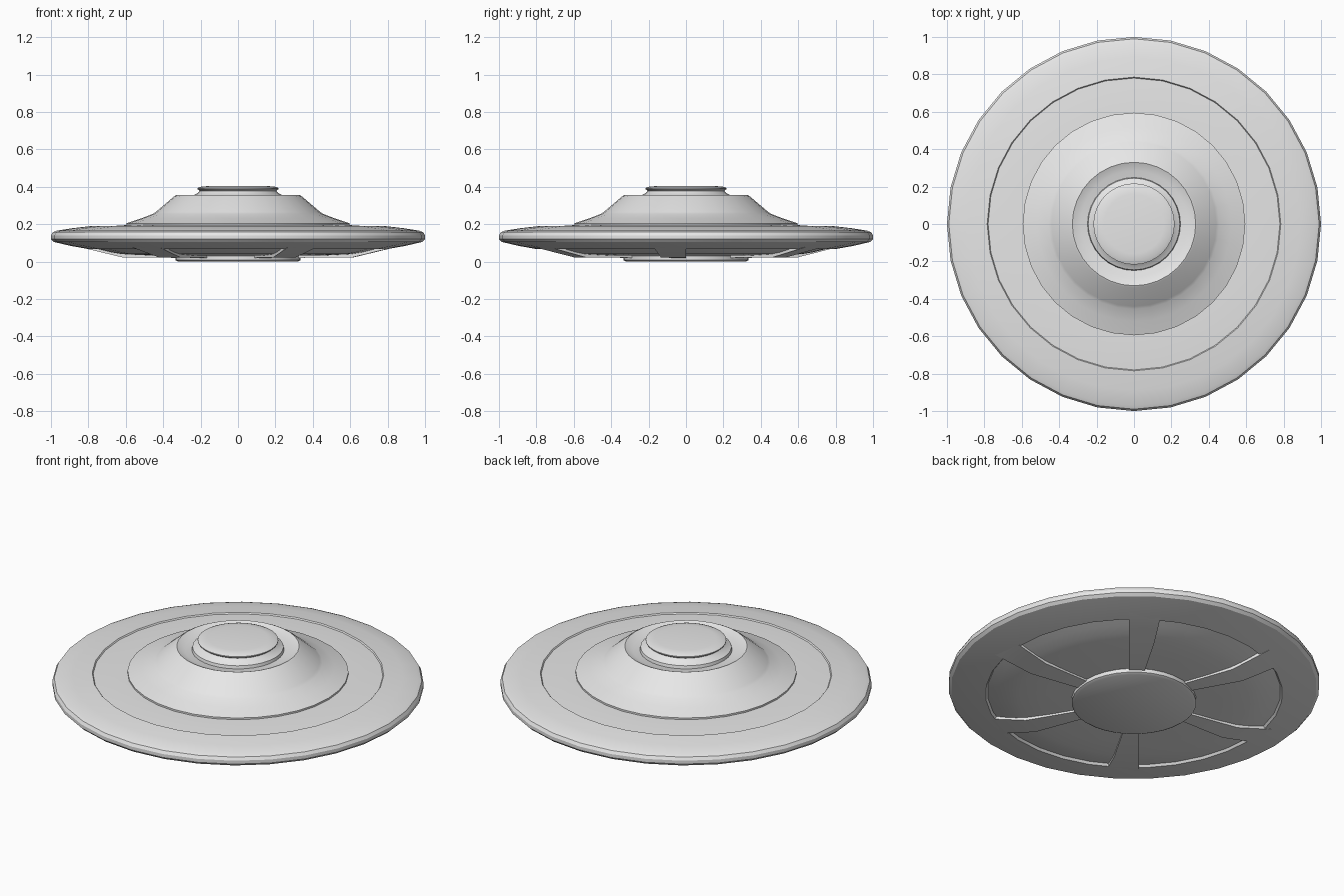
import bpy
import bmesh
import math
from mathutils import Matrix, Vector

cube = bpy.data.objects.get("Cube")
if cube:
    bpy.data.objects.remove(cube)

SIDES = 32
grey = bpy.data.materials.new("light_grey")
grey.use_nodes = True
grey.diffuse_color = (0.8, 0.8, 0.8, 1)
grey.node_tree.nodes["Principled BSDF"].inputs["Base Color"].default_value = grey.diffuse_color


def finish(name, bm, angle=30):
    """Turn a bmesh into a named, smoothed object."""
    bmesh.ops.remove_doubles(bm, verts=bm.verts, dist=0.0001)
    bmesh.ops.recalc_face_normals(bm, faces=bm.faces)
    mesh = bpy.data.meshes.new(name)
    bm.to_mesh(mesh)
    bm.free()
    mesh.materials.append(grey)
    obj = bpy.data.objects.new(name, mesh)
    bpy.context.collection.objects.link(obj)
    bpy.ops.object.select_all(action="DESELECT")
    obj.select_set(True)
    bpy.context.view_layer.objects.active = obj
    bpy.ops.object.shade_smooth_by_angle(angle=math.radians(angle))
    return obj


def lathe(name, profile):
    """Spin a (radius, height) profile about the vertical axis."""
    bm = bmesh.new()
    verts = [bm.verts.new((r, 0, z)) for r, z in profile]
    edges = [bm.edges.new(pair) for pair in zip(verts, verts[1:])]
    bmesh.ops.spin(bm, geom=verts + edges, axis=(0, 0, 1), cent=(0, 0, 0),
                   angle=math.tau, steps=SIDES, use_merge=True)
    return finish(name, bm)


# Main disc: recessed upper ring, rounded rim, grooved underside
lathe("saucer_hull", [
    (0, 0.18), (0.60, 0.195), (0.78, 0.183), (0.785, 0.19), (0.89, 0.178),
    (0.97, 0.165), (0.99, 0.157), (1.0, 0.14), (1.0, 0.12), (0.985, 0.105),
    (0.90, 0.085), (0.80, 0.067), (0.79, 0.08), (0.74, 0.065), (0.68, 0.05),
    (0.62, 0.04), (0.48, 0.033), (0, 0.03)])

# Sloping upper body with a dished shoulder
lathe("upper_body", [
    (0.595, 0.19), (0.595, 0.205), (0.52, 0.23), (0.455, 0.255),
    (0.44, 0.265), (0.34, 0.35), (0.33, 0.355), (0.285, 0.335), (0, 0.335)])

# Neck and rounded cap
lathe("top_cap", [
    (0.25, 0.33), (0.245, 0.352), (0.22, 0.363), (0.205, 0.378),
    (0.217, 0.388), (0.217, 0.393), (0.20, 0.4), (0.16, 0.404), (0, 0.405)])

# Round plate under the centre
lathe("belly_plate", [
    (0, 0.05), (0.325, 0.04), (0.335, 0.03), (0.335, 0.008), (0.32, 0), (0, 0)])

# Six tapered struts, each with one edge on its radius
strut_profile = [(0.30, 0.02), (0.62, 0.023), (0.94, 0.1), (0.985, 0.135),
                 (0.62, 0.12), (0.30, 0.06)]
for i in range(6):
    bm = bmesh.new()
    turn = Matrix.Rotation(i * math.tau / 6, 4, "Z")
    inner = [bm.verts.new(turn @ Vector((r, 0, z))) for r, z in strut_profile]
    outer = [bm.verts.new(turn @ Vector((r * 0.99, -0.03 - 0.17 * r, z)))
             for r, z in strut_profile]
    bm.faces.new(inner)
    bm.faces.new(outer)
    for k in range(len(inner)):
        n = (k + 1) % len(inner)
        bm.faces.new((inner[k], inner[n], outer[n], outer[k]))
    finish(f"strut_{i + 1}", bm, 20)
